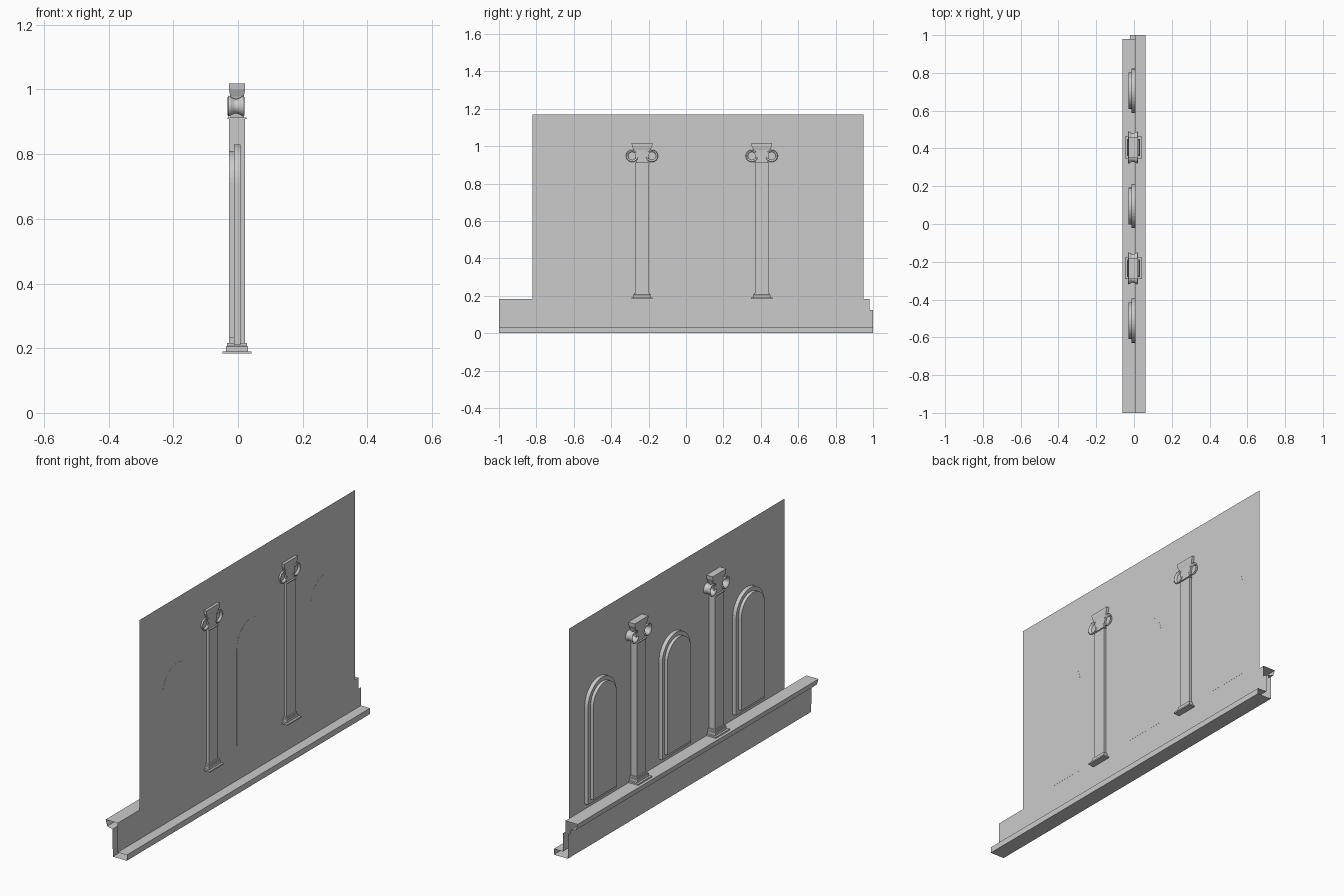
import bpy, bmesh, math

cube = bpy.data.objects.get("Cube")
if cube:
    bpy.data.objects.remove(cube, do_unlink=True)

stone = bpy.data.materials.new("grey_stone")
stone.use_nodes = True
stone.diffuse_color = (0.6, 0.6, 0.6, 1)
stone.node_tree.nodes["Principled BSDF"].inputs["Base Color"].default_value = (0.6, 0.6, 0.6, 1)

WALL_X = 0.008
COLUMN_X = -0.003


def finish(name, bm, smooth=False):
    mesh = bpy.data.meshes.new(name)
    bm.to_mesh(mesh)
    bm.free()
    mesh.materials.append(stone)
    obj = bpy.data.objects.new(name, mesh)
    bpy.context.collection.objects.link(obj)
    for p in mesh.polygons:
        p.use_smooth = smooth
    return obj


def sweep(name, profile, y0, y1):
    """Open sheet: an x-z profile drawn out along y."""
    bm = bmesh.new()
    rows = [[bm.verts.new((x, y, z)) for x, z in profile] for y in (y0, y1)]
    for i in range(len(profile) - 1):
        bm.faces.new((rows[0][i], rows[0][i + 1], rows[1][i + 1], rows[1][i]))
    return finish(name, bm)


def stack(name, cx, cy, levels):
    """Rectangular rings (z, half x, half y) joined into one closed solid."""
    bm = bmesh.new()
    rings = [[bm.verts.new((cx + sx * hx, cy + sy * hy, z))
              for sx, sy in ((-1, -1), (1, -1), (1, 1), (-1, 1))]
             for z, hx, hy in levels]
    for a, b in zip(rings, rings[1:]):
        for i in range(4):
            j = (i + 1) % 4
            bm.faces.new((a[i], a[j], b[j], b[i]))
    bm.faces.new(rings[0][::-1])
    bm.faces.new(rings[-1])
    return finish(name, bm)


def arch_slab(name, cy, half, bottom, top, x_back, x_front):
    """Round-headed slab raised from the wall."""
    spring = top - half
    outline = [(cy + half, bottom)]
    for i in range(21):
        a = math.pi * i / 20
        outline.append((cy + half * math.cos(a), spring + half * math.sin(a)))
    outline.append((cy - half, bottom))
    bm = bmesh.new()
    face = bm.faces.new([bm.verts.new((x_back, y, z)) for y, z in outline])
    ext = bmesh.ops.extrude_face_region(bm, geom=[face], use_keep_orig=True)
    verts = [v for v in ext["geom"] if isinstance(v, bmesh.types.BMVert)]
    bmesh.ops.translate(bm, verts=verts, vec=(x_front - x_back, 0, 0))
    bmesh.ops.recalc_face_normals(bm, faces=bm.faces)
    return finish(name, bm)


def scroll(name, cx, cy, cz, side):
    """Waisted, open roll lying along x at one side of a capital."""
    bm = bmesh.new()
    rings = []
    for k in range(7):
        t = k / 3 - 1
        radius = 0.016 + 0.012 * abs(t) ** 1.5
        ring = []
        for i in range(19):
            a = math.radians(135 - 300 * i / 18)
            ring.append(bm.verts.new((cx + 0.026 * t, cy + side * radius * math.cos(a),
                                      cz + radius * math.sin(a))))
        rings.append(ring)
    for a, b in zip(rings, rings[1:]):
        for i in range(18):
            quad = (a[i], a[i + 1], b[i + 1], b[i])
            bm.faces.new(quad if side > 0 else quad[::-1])
    obj = finish(name, bm, smooth=True)
    shell = obj.modifiers.new("thickness", 'SOLIDIFY')
    shell.thickness = 0.006
    return obj


# Thin wall sheet
sweep("wall", [(WALL_X, 0.18), (WALL_X, 1.17)], -0.82, 0.95)

# Hollow base: projecting cornice above, body and foot below
sweep("base_cornice", [(WALL_X, 0.125), (WALL_X, 0.182), (-0.062, 0.182),
                       (-0.052, 0.15), (-0.022, 0.142), (-0.022, 0.125)], -1, 0.98)
sweep("base_body", [(WALL_X, 0.125), (WALL_X, 0.03), (0.06, 0.03), (0.06, 0),
                    (-0.02, 0), (-0.022, 0.125)], -1, 1)

# Pilasters with plinth, shaft, capital and two scrolls
for n, y in enumerate((-0.235, 0.405), 1):
    stack(f"plinth_{n}", COLUMN_X, y, [(0.183, 0.045, 0.057), (0.19, 0.045, 0.057)])
    stack(f"column_foot_{n}", COLUMN_X, y, [(0.19, 0.034, 0.046), (0.205, 0.034, 0.046),
                                           (0.207, 0.031, 0.042), (0.216, 0.031, 0.042)])
    stack(f"shaft_{n}", COLUMN_X, y, [(0.216, 0.025, 0.036), (0.91, 0.025, 0.036)])
    stack(f"neck_ring_{n}", COLUMN_X, y, [(0.908, 0.029, 0.039), (0.913, 0.029, 0.039)])
    stack(f"capital_{n}", COLUMN_X, y, [(0.913, 0.02, 0.033), (0.95, 0.02, 0.036),
                                       (0.98, 0.021, 0.045), (1.0, 0.025, 0.054),
                                       (1.018, 0.025, 0.056)])
    for label, side in (("front", -1), ("back", 1)):
        scroll(f"scroll_{label}_{n}", COLUMN_X - 0.003, y + side * 0.053, 0.948, side)

# Blind arches in two raised tiers
for n, y in enumerate((-0.512, 0.095, 0.705), 1):
    arch_slab(f"arch_outer_{n}", y, 0.117, 0.21, 0.83, WALL_X + 0.0005, -0.012)
    arch_slab(f"arch_inner_{n}", y, 0.097, 0.232, 0.81, -0.012, -0.028)
